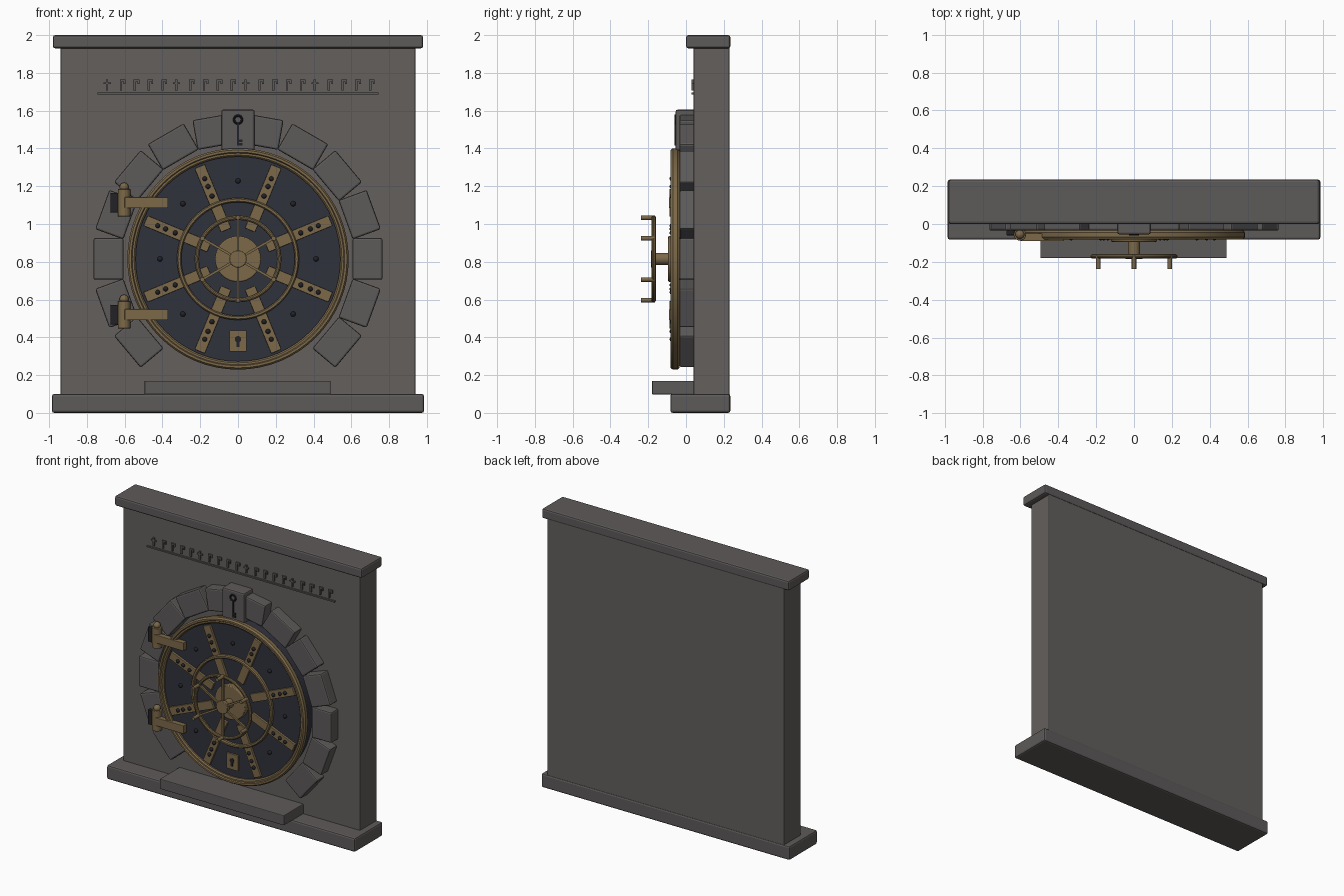
import bpy, bmesh, math
from mathutils import Matrix

cube = bpy.data.objects.get("Cube")
if cube:
    bpy.data.objects.remove(cube, do_unlink=True)


def material(name, rgb):
    m = bpy.data.materials.new(name)
    m.use_nodes = True
    m.diffuse_color = (*rgb, 1)
    m.node_tree.nodes["Principled BSDF"].inputs["Base Color"].default_value = (*rgb, 1)
    return m


STONE = material("grey stone", (0.125, 0.115, 0.11))
TRIM = material("trim stone", (0.11, 0.103, 0.1))
BRASS = material("aged brass", (0.2, 0.14, 0.066))
IRON = material("dark iron", (0.03, 0.032, 0.045))
BLACK = material("black iron", (0.016, 0.016, 0.02))

ZC = 0.815          # height of the door centre
FACE = -0.055       # front plane of the iron door


def finish(name, bm, mat, bevel=0, smooth=False):
    bmesh.ops.recalc_face_normals(bm, faces=bm.faces[:])
    me = bpy.data.meshes.new(name)
    bm.to_mesh(me)
    bm.free()
    me.materials.append(mat)
    ob = bpy.data.objects.new(name, me)
    bpy.context.collection.objects.link(ob)
    if smooth:
        me.polygons.foreach_set("use_smooth", [True] * len(me.polygons))
        me.set_sharp_from_angle(angle=math.radians(35))
    if bevel:
        mod = ob.modifiers.new("Bevel", "BEVEL")
        mod.width = bevel
        mod.segments = 2
    return ob


def box(name, x, y, z, mat, bevel=0):
    """Box from pairs of limits along each axis."""
    bm = bmesh.new()
    bmesh.ops.create_cube(bm, size=1)
    for v in bm.verts:
        v.co = [lim[0] if c < 0 else lim[1] for c, lim in zip(v.co, (x, y, z))]
    return finish(name, bm, mat, bevel)


def radial_box(name, angle, r, width, y, mat, bevel=0):
    """Box that points outward from the door centre."""
    ob = box(name, r, y, (-width / 2, width / 2), mat, bevel)
    ob.location.z = ZC
    ob.rotation_euler.y = -math.radians(angle)
    return ob


def rod(name, x, z, r, y, mat, sides=24, bevel=0):
    """Cylinder along the depth axis."""
    bm = bmesh.new()
    bmesh.ops.create_cone(bm, cap_ends=True, segments=sides, radius1=r, radius2=r, depth=y[1] - y[0])
    bm.transform(Matrix.Translation((x, sum(y) / 2, z)) @ Matrix.Rotation(math.pi / 2, 4, "X"))
    return finish(name, bm, mat, bevel, smooth=True)


def ring(name, profile, mat, steps=64, x=0, z=ZC):
    """Closed (radius, depth) profile turned about the depth axis."""
    bm = bmesh.new()
    loops = []
    for i in range(steps):
        a = math.tau * i / steps
        loops.append([bm.verts.new((x + r * math.cos(a), y, z + r * math.sin(a))) for r, y in profile])
    n = len(profile)
    for i in range(steps):
        p, q = loops[i], loops[(i + 1) % steps]
        for k in range(n):
            j = (k + 1) % n
            bm.faces.new((p[k], p[j], q[j], q[k]))
    return finish(name, bm, mat, smooth=True)


def circle_profile(radius, y, thick, sides=10):
    return [(radius + thick * math.cos(math.tau * k / sides), y + thick * math.sin(math.tau * k / sides))
            for k in range(sides)]


def stud(name, angle, r, y, size, mat):
    a = math.radians(angle)
    bm = bmesh.new()
    bmesh.ops.create_uvsphere(bm, u_segments=12, v_segments=8, radius=size)
    bm.transform(Matrix.Translation((r * math.cos(a), y, ZC + r * math.sin(a))))
    return finish(name, bm, mat, smooth=True)


# Wall, cap, base and doorstep
box("wall", (-0.94, 0.94), (0.04, 0.23), (0.08, 1.95), STONE, 0.006)
box("wall_cap", (-0.98, 0.98), (0, 0.235), (1.93, 2), TRIM, 0.012)
box("wall_base", (-0.985, 0.985), (-0.083, 0.235), (0, 0.1), TRIM, 0.012)
box("doorstep", (-0.495, 0.49), (-0.18, 0.06), (0.098, 0.17), TRIM, 0.005)

# Ornamental frieze of hooked marks above a fillet
box("frieze_line", (-0.745, 0.745), (0.03, 0.045), (1.685, 1.695), TRIM)
for i in range(20):
    x = -0.693 + 0.0733 * i
    y = (0.03, 0.045)
    box("frieze_stem", (x - 0.006, x + 0.006), y, (1.708, 1.765), TRIM)
    if i % 5 == 0:
        box("frieze_bar", (x - 0.018, x + 0.02), y, (1.74, 1.75), TRIM)
    else:
        box("frieze_hook", (x, x + 0.024), y, (1.755, 1.765), TRIM)
        box("frieze_tip", (x + 0.014, x + 0.024), y, (1.742, 1.765), TRIM)

# Stone surround and keystone
for angle in range(-40, 221, 20):
    radial_box("surround_stone", angle, (0.606, 0.765), 0.22, (-0.035, 0.05), TRIM, 0.01)
box("keystone", (-0.088, 0.088), (-0.055, 0.05), (1.39, 1.605), TRIM, 0.01)

# Key emblem on the keystone
ring("emblem_bow", circle_profile(0.021, -0.056, 0.006), BLACK, 20, 0, 1.553)
box("emblem_shaft", (-0.006, 0.006), (-0.062, -0.05), (1.415, 1.535), BLACK)
for z in (1.415, 1.435):
    box("emblem_bit", (0, 0.024), (-0.062, -0.05), (z, z + 0.013), BLACK)

# Round iron door with its brass rims
rod("door_plate", 0, ZC, 0.56, (FACE, 0.045), IRON, 64)
ring("door_rim", [(0.542, -0.04), (0.542, -0.066), (0.55, -0.074), (0.56, -0.074), (0.565, -0.082),
                  (0.577, -0.082), (0.586, -0.07), (0.586, -0.045), (0.578, -0.035)], BRASS)
ring("middle_band", [(0.3, -0.05), (0.3, -0.072), (0.306, -0.08), (0.317, -0.08),
                     (0.323, -0.072), (0.323, -0.05)], BRASS)
rod("centre_boss", 0, ZC, 0.122, (-0.094, -0.05), BRASS, 32, 0.006)

# Radial straps with rivets, and studs between them
for k in range(8):
    angle = 22.5 + 45 * k
    radial_box("door_strap", angle, (0.165, 0.53), 0.058, (-0.071, -0.05), BRASS, 0.003)
    for r in (0.36, 0.415, 0.46):
        stud("strap_rivet", angle, r, -0.074, 0.013, BLACK)
    if k != 6:
        stud("door_stud", 45 * k, 0.413, FACE - 0.003, 0.014, BLACK)

# Lock plate with a keyhole
box("lock_plate", (-0.046, 0.046), (-0.068, -0.05), (0.325, 0.437), BRASS, 0.003)
rod("keyhole_top", 0, 0.39, 0.017, (-0.071, -0.06), BLACK, 16)
box("keyhole_slot", (-0.008, 0.008), (-0.071, -0.06), (0.35, 0.39), BLACK)

# Hand wheel: axle, hub, rim, spokes and grips
rod("wheel_axle", 0, ZC, 0.032, (-0.17, -0.08), BRASS)
rod("wheel_hub", 0, ZC, 0.046, (-0.186, -0.158), BRASS, 24, 0.004)
ring("wheel_rim", circle_profile(0.218, -0.171, 0.012), BRASS, 48)
for angle in range(30, 390, 60):
    a = math.radians(angle)
    radial_box("wheel_spoke", angle, (0.02, 0.218), 0.013, (-0.178, -0.165), BRASS)
    rod("wheel_grip", 0.218 * math.cos(a), ZC + 0.218 * math.sin(a), 0.012, (-0.238, -0.165), BRASS, 12)

# Two hinges on one side
for z in (1.113, 0.52):
    box("hinge_mount", (-0.675, -0.63), (-0.06, 0), (z - 0.052, z + 0.052), BLACK, 0.004)
    box("hinge_leaf", (-0.6, -0.37), (-0.09, -0.05), (z - 0.029, z + 0.029), BRASS, 0.003)
    bm = bmesh.new()
    place = Matrix.Translation((-0.603, -0.055, z))
    bmesh.ops.create_cone(bm, cap_ends=True, segments=20, radius1=0.033, radius2=0.033, depth=0.145, matrix=place)
    finish("hinge_barrel", bm, BRASS, 0.003, smooth=True)
    bm = bmesh.new()
    place = Matrix.Translation((-0.603, -0.055, z + 0.082))
    bmesh.ops.create_uvsphere(bm, u_segments=16, v_segments=10, radius=0.024, matrix=place)
    finish("hinge_finial", bm, BRASS, smooth=True)
